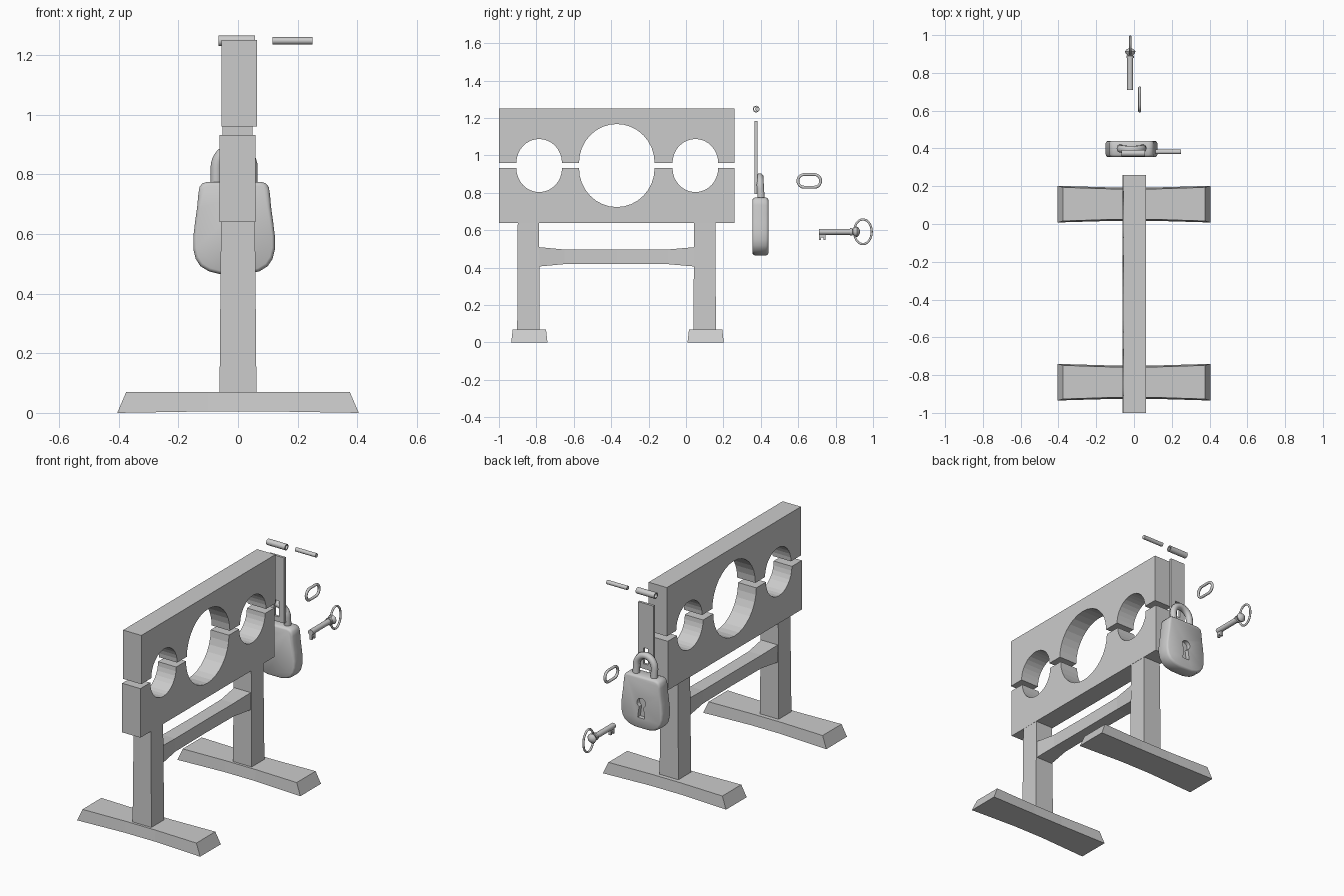
import bpy, bmesh
from math import sin, cos, pi, radians
from mathutils import Vector

if "Cube" in bpy.data.objects:
    bpy.data.objects.remove(bpy.data.objects["Cube"])


def finish(name, bm, smooth=False):
    bmesh.ops.recalc_face_normals(bm, faces=bm.faces)
    me = bpy.data.meshes.new(name)
    bm.to_mesh(me)
    bm.free()
    ob = bpy.data.objects.new(name, me)
    bpy.context.collection.objects.link(ob)
    if smooth:
        shade(ob)
    return ob


def shade(ob):
    bpy.ops.object.select_all(action='DESELECT')
    ob.select_set(True)
    bpy.context.view_layer.objects.active = ob
    bpy.ops.object.shade_smooth_by_angle(angle=radians(40))


def loft(name, sections, closed=False, smooth=False):
    """Skin a list of equal-length point rings; cap the ends unless closed."""
    bm = bmesh.new()
    rings = [[bm.verts.new(p) for p in s] for s in sections]
    n = len(rings[0])
    pairs = list(zip(rings, rings[1:])) + ([(rings[-1], rings[0])] if closed else [])
    for a, b in pairs:
        for i in range(n):
            bm.faces.new((a[i], a[(i + 1) % n], b[(i + 1) % n], b[i]))
    if not closed:
        bm.faces.new(rings[0])
        bm.faces.new(rings[-1])
    return finish(name, bm, smooth)


def lathe(name, profile, axis, origin, n=16, closed=False):
    """Rings of (position along axis, radius) around the x or y axis."""
    def pt(t, r, a):
        u, v = r * cos(a), r * sin(a)
        return Vector(origin) + Vector((t, u, v) if axis == 'x' else (u, t, v))
    return loft(name, [[pt(t, r, 2 * pi * i / n) for i in range(n)] for t, r in profile],
                closed, True)


def box(name, x0, x1, y0, y1, z0, z1):
    return loft(name, [[(x0, y0, z), (x1, y0, z), (x1, y1, z), (x0, y1, z)] for z in (z0, z1)])


def tube(name, pts, r, cyclic=False):
    cu = bpy.data.curves.new(name, 'CURVE')
    cu.dimensions = '3D'
    cu.bevel_depth, cu.bevel_resolution, cu.use_fill_caps = r, 3, True
    sp = cu.splines.new('POLY')
    sp.points.add(len(pts) - 1)
    for p, co in zip(sp.points, pts):
        p.co = (*co, 1)
    sp.use_cyclic_u = cyclic
    ob = bpy.data.objects.new(name, cu)
    bpy.context.collection.objects.link(ob)
    bpy.ops.object.select_all(action='DESELECT')
    ob.select_set(True)
    bpy.context.view_layer.objects.active = ob
    bpy.ops.object.convert(target='MESH')
    shade(bpy.context.object)


def cut(ob, cutter):
    m = ob.modifiers.new('cut', 'BOOLEAN')
    m.operation, m.object, m.solver = 'DIFFERENCE', cutter, 'EXACT'
    cutter.hide_render = True
    cutter.hide_set(True)


# Neck and wrist boards: outline with three half-round notches
HOLES = [(-0.785, 0.122), (-0.37, 0.202), (0.05, 0.122)]


def board(name, edge, outer, s, x0, x1):
    pts = [(-1.0, outer), (-1.0, edge)]
    for c, r in HOLES:
        pts += [(c - r * cos(pi * i / 16), edge + s * (r + 0.006) * sin(pi * i / 16))
                for i in range(17)]
    pts += [(0.26, edge), (0.26, outer)]
    loft(name, [[(x, y, z) for y, z in pts] for x in (x0, x1)])


board("upper_board", 0.96, 1.25, 1, -0.056, 0.064)
board("lower_board", 0.932, 0.64, -1, -0.062, 0.058)

# Posts and splayed feet with slightly waisted middles
for side, yc in (("left", -0.8425), ("right", 0.1)):
    loft(side + "_post", [[(-w, yc - d, z), (w, yc - d, z), (w, yc + d, z), (-w, yc + d, z)]
                          for z, w, d in ((0.065, 0.062, 0.06), (0.64, 0.057, 0.057))])
    fy = -0.8375 if side == "left" else 0.105
    loft(side + "_foot", [[(xb, fy - d, zb), (xb, fy + d, zb),
                           (xt, fy + d - 0.008, 0.07), (xt, fy - d + 0.008, 0.07)]
                          for xb, xt, zb, d in ((-0.405, -0.375, 0, 0.097), (-0.1, -0.1, 0.005, 0.088),
                                                (0.1, 0.1, 0.005, 0.088), (0.405, 0.375, 0, 0.097))])

# Stretcher flaring at both ends
loft("stretcher", [[(-w, y, 0.458 - h), (w, y, 0.458 - h), (w, y, 0.458 + h), (-w, y, 0.458 + h)]
                   for y, w, h in ((-0.79, 0.055, 0.052), (-0.65, 0.042, 0.039), (-0.37, 0.04, 0.038),
                                   (-0.10, 0.042, 0.039), (0.05, 0.055, 0.052))])

# Hasp strap with slot, hollow hinge barrel and pin
hasp = box("hasp_strap", -0.052, 0.048, 0.366, 0.381, 0.795, 1.185)
cut(hasp, box("slot_cutter", -0.018, 0.014, 0.33, 0.42, 0.825, 0.92))
lathe("hinge_barrel", [(-0.065, 0.018), (0.057, 0.018), (0.057, 0.012), (-0.065, 0.012)],
      'x', (0, 0.375, 1.248), closed=True)
lathe("hinge_pin", [(0.115, 0.012), (0.25, 0.012)], 'x', (0, 0.382, 1.248))

# Loose oval staple ring
ring = []
for k, yc in ((0, 0.686), (1, 0.632)):
    ring += [(0.03, yc + 0.034 * cos(a), 0.864 + 0.034 * sin(a))
             for a in [-pi / 2 + k * pi + pi * i / 10 for i in range(11)]]
tube("staple_ring", ring, 0.008, True)

# Padlock body, mirrored half profile with rounded rims
half = [(0.09, 0.775), (0.106, 0.77), (0.116, 0.758), (0.12, 0.735), (0.124, 0.69), (0.131, 0.64),
        (0.137, 0.59), (0.137, 0.55), (0.129, 0.517), (0.113, 0.492), (0.085, 0.475), (0.045, 0.465)]
outline = half + [(-x, z) for x, z in reversed(half)]
LX = -0.013


def rim(y, k):
    return [(LX + x * k, y, 0.62 + (z - 0.62) * k) for x, z in outline]


body = loft("padlock_body", [rim(y, k) for y, k in ((0.355, 0.93), (0.359, 0.97), (0.368, 1.0),
                                                     (0.427, 1.0), (0.436, 0.97), (0.44, 0.93))],
            smooth=True)

# Keyhole recess
key_pts = [(0.028 * cos(a), 0.62 + 0.028 * sin(a))
           for a in [radians(-60 + 300 * i / 16) for i in range(17)]] + [(-0.023, 0.53), (0.023, 0.53)]
cut(body, loft("keyhole_cutter", [[(LX + x, y, z) for x, z in key_pts] for y in (0.415, 0.48)]))

# Shackle, leaning slightly
arc = [(0.059 * cos(pi * i / 16), 0.822 + 0.063 * sin(pi * i / 16)) for i in range(17)]
tube("padlock_shackle", [(LX + x, 0.402 - 0.06 * (z - 0.76), z)
                         for x, z in [(0.059, 0.75)] + arc + [(-0.059, 0.75)]], 0.020)

# Key: shaft with collars, bit and oval bow
KX, KZ = -0.02, 0.592
lathe("key_shaft", [(0.71, 0.016), (0.878, 0.016), (0.878, 0.021), (0.89, 0.021), (0.892, 0.014),
                    (0.902, 0.024), (0.914, 0.028), (0.924, 0.02), (0.93, 0.006)], 'y', (KX, 0, KZ))
box("key_bit", KX - 0.007, KX + 0.007, 0.712, 0.745, 0.562, 0.59)
for i, y in enumerate((0.712, 0.734)):
    box("key_tooth_%d" % (i + 1), KX - 0.007, KX + 0.007, y, y + 0.011, 0.548, 0.565)
tube("key_bow", [(KX, 0.946 + 0.047 * cos(2 * pi * i / 32), KZ + 0.066 * sin(2 * pi * i / 32))
                 for i in range(32)], 0.006, True)
